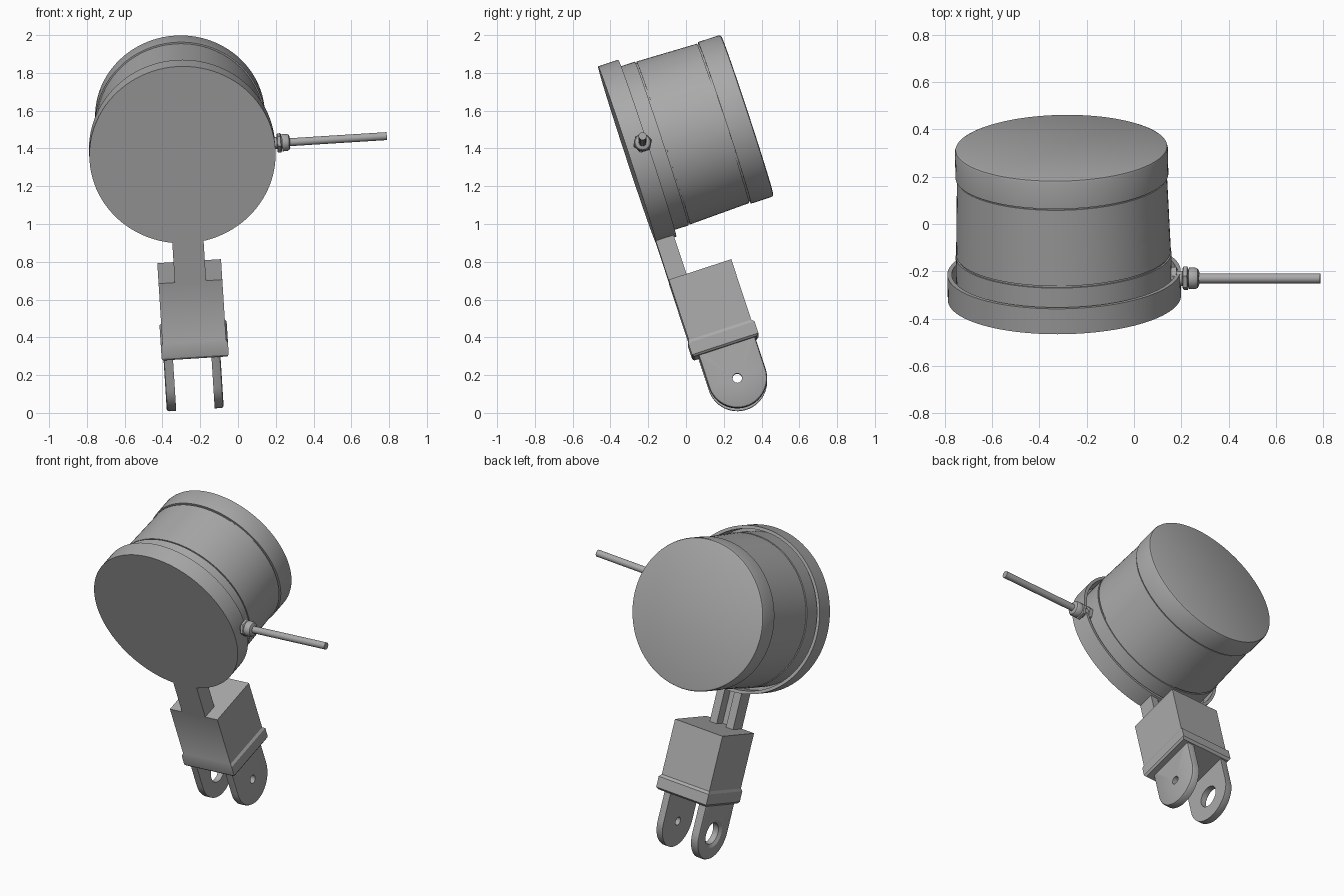
import bpy, bmesh
from math import sin, cos, pi, radians
from mathutils import Matrix, Vector

cube = bpy.data.objects.get("Cube")
if cube:
    bpy.data.objects.remove(cube, do_unlink=True)

grey = bpy.data.materials.new("mid grey")
grey.use_nodes = True
COLOR = (0.4, 0.4, 0.4, 1)
grey.diffuse_color = COLOR
grey.node_tree.nodes["Principled BSDF"].inputs["Base Color"].default_value = COLOR

# Tilted frame: origin at the centre of the front plate, y runs to the rear
FRAME = (Matrix.Translation((-0.294, -0.312, 1.366))
         @ Matrix.Rotation(radians(-3.6), 4, 'Y')
         @ Matrix.Rotation(radians(18.2), 4, 'X'))


def loft(name, rings, closed=False):
    """Skin a row of equal-length rings; cap the ends or join them."""
    bm = bmesh.new()
    loops = [[bm.verts.new(p) for p in ring] for ring in rings]
    n = len(loops[0])
    pairs = list(zip(loops, loops[1:]))
    if closed:
        pairs.append((loops[-1], loops[0]))
    else:
        bm.faces.new(loops[0])
        bm.faces.new(loops[-1])
    for a, b in pairs:
        for i in range(n):
            j = (i + 1) % n
            bm.faces.new((a[i], a[j], b[j], b[i]))
    bmesh.ops.recalc_face_normals(bm, faces=bm.faces[:])
    mesh = bpy.data.meshes.new(name)
    bm.to_mesh(mesh)
    bm.free()
    mesh.materials.append(grey)
    obj = bpy.data.objects.new(name, mesh)
    bpy.context.collection.objects.link(obj)
    obj.matrix_world = FRAME
    bpy.ops.object.select_all(action='DESELECT')
    obj.select_set(True)
    bpy.context.view_layer.objects.active = obj
    bpy.ops.object.shade_smooth_by_angle(angle=radians(30))
    return obj


def turned(name, profile, sides, axis, centre=(0, 0, 0)):
    """Turn (distance, radius) pairs around the x or y axis."""
    c = Vector(centre)
    rings = []
    for d, r in profile:
        ring = []
        for i in range(sides):
            a = 2 * pi * i / sides
            p = (d, r * cos(a), r * sin(a)) if axis == 'x' else (r * cos(a), d, r * sin(a))
            ring.append(c + Vector(p))
        rings.append(ring)
    return loft(name, rings)


def rect(x0, x1, y0, y1, z):
    return [(x0, y0, z), (x1, y0, z), (x1, y1, z), (x0, y1, z)]


def box(name, x0, x1, y0, y1, z0, z1):
    return loft(name, [rect(x0, x1, y0, y1, z0), rect(x0, x1, y0, y1, z1)])


# Front flange: a shallow cup whose rim stands clear of the drum
turned("front_flange", [(0, 0.493), (0.113, 0.493), (0.113, 0.474), (0.03, 0.474)], 96, 'y')

# Drum with two fine grooves and a rounded rear cap
turned("drum", [(0.02, 0.456), (0.193, 0.456), (0.193, 0.448), (0.201, 0.448),
                (0.201, 0.454), (0.535, 0.444), (0.535, 0.437), (0.543, 0.437),
                (0.543, 0.45), (0.657, 0.45), (0.666, 0.447), (0.67, 0.438)], 96, 'y')

# Neck: front web with two ribs behind it
box("neck_web", -0.083, 0.083, 0, 0.035, -0.72, -0.478)
for side, x in (("right", -0.083), ("left", 0.033)):
    box(side + "_neck_rib", x, x + 0.05, 0.001, 0.1, -0.72, -0.478)

# Clevis block with a flared foot
block = (-0.169, 0.169, 0, 0.348)
foot = (-0.178, 0.178, -0.008, 0.362)
loft("clevis_block", [rect(*block, -0.708), rect(*block, -1.045),
                      rect(*foot, -1.06), rect(*foot, -1.125), rect(*block, -1.137)])

# Clevis ears: round-ended plates with a pin hole
EAR_Y, EAR_Z, STEPS = 0.182, -1.315, 64


def ear_ring(x, r, top=None):
    """Circle of radius r, or a round-ended tab if a top height is given."""
    ring = []
    for i in range(STEPS):
        a = 2 * pi * i / STEPS
        c, s = cos(a), sin(a)
        d = r
        if top and s > 1e-6:
            d = min(r / max(abs(c), 1e-6), top / s)
        ring.append((x, EAR_Y + d * c, EAR_Z + d * s))
    return ring


def ear(name, inner, outer, hole, sink):
    step = 0.012 if outer > inner else -0.012
    loft(name, [ear_ring(inner, 0.158, 0.2), ear_ring(outer - step, 0.158, 0.2),
                ear_ring(outer - step * 0.3, 0.154, 0.2), ear_ring(outer, 0.147, 0.2),
                ear_ring(outer, sink), ear_ring(outer - step, hole),
                ear_ring(inner, hole)], closed=True)


ear("left_ear", 0.086, 0.134, 0.025, 0.025)
ear("right_ear", -0.118, -0.168, 0.066, 0.084)

# Cable gland through the flange rim, and the cable
GLAND = (0, 0.088, 0.004)
turned("gland_lock_nut", [(0.455, 0.05), (0.478, 0.05)], 6, 'x', GLAND)
turned("gland_stem", [(0.45, 0.032), (0.53, 0.032)], 24, 'x', GLAND)
turned("gland_hex", [(0.503, 0.045), (0.507, 0.052), (0.523, 0.052), (0.527, 0.045)], 6, 'x', GLAND)
turned("gland_cap", [(0.53, 0.046), (0.555, 0.046), (0.567, 0.04), (0.572, 0.03)], 24, 'x', GLAND)
turned("cable", [(0.55, 0.021), (1.086, 0.021)], 24, 'x', GLAND)
